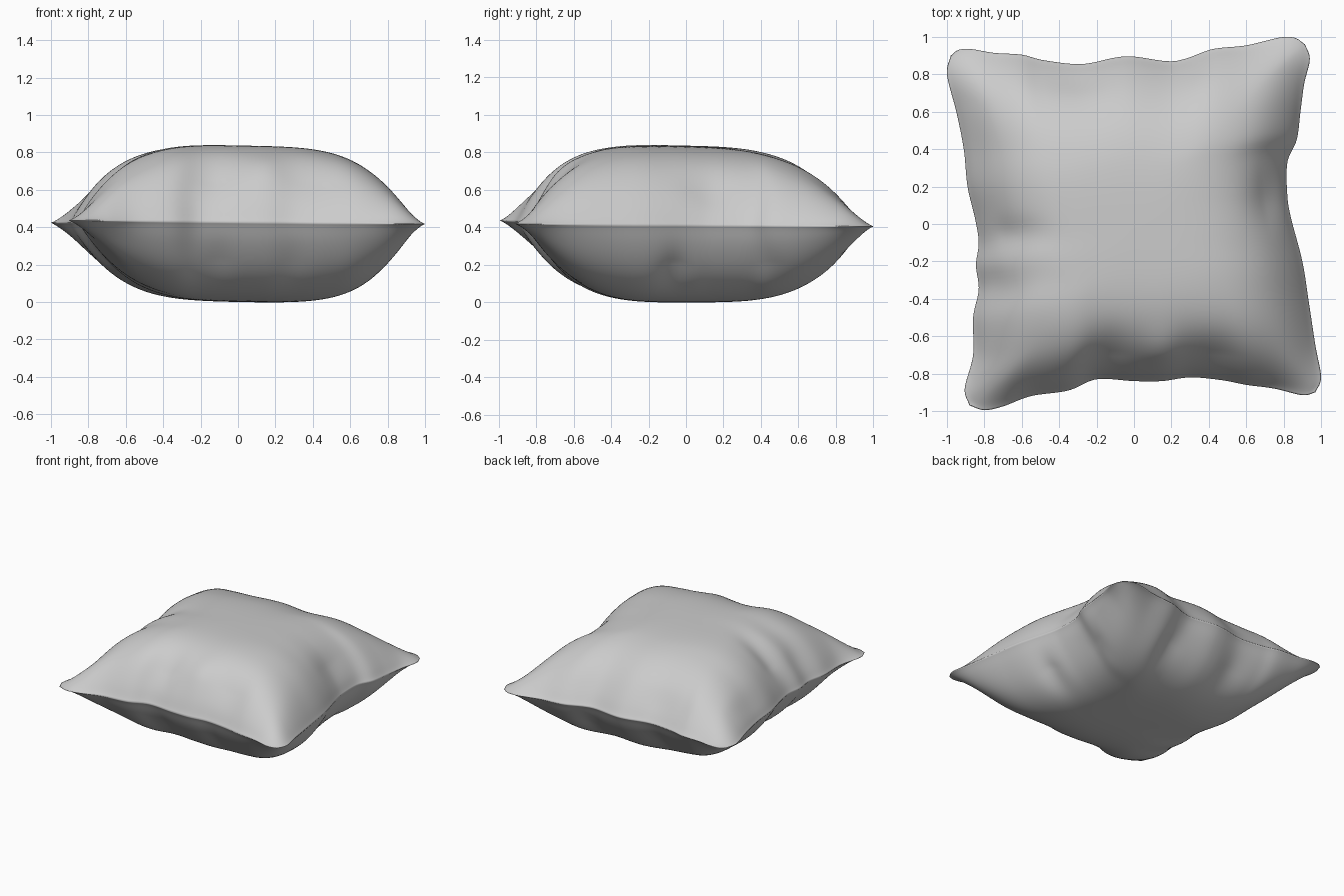
import bpy, bmesh, math
from mathutils import Vector

if "Cube" in bpy.data.objects:
    bpy.data.objects.remove(bpy.data.objects["Cube"])

# Seam outline seen from above: four sides, each running corner to corner
FRONT = [(-.88, -.97), (-.8, -.995), (-.7, -.975), (-.55, -.92), (-.35, -.89), (-.2, -.83), (0, -.84),
         (.15, -.84), (.3, -.82), (.47, -.835), (.6, -.86), (.75, -.88), (.9, -.915), (.97, -.9)]
BACK = [(-.98, .9), (-.94, .93), (-.87, .935), (-.75, .915), (-.6, .905), (-.48, .875), (-.28, .855), (-.1, .89),
        (0, .895), (.18, .87), (.28, .885), (.42, .935), (.6, .955), (.78, .997), (.86, .995), (.915, .96)]
LEFT = [(-.88, -.97), (-.905, -.88), (-.86, -.7), (-.86, -.5), (-.83, -.35), (-.845, -.22),
        (-.83, -.1), (-.85, .03), (-.89, .2), (-.91, .4), (-.95, .6), (-1, .8), (-.98, .9)]
RIGHT = [(.97, -.9), (1, -.82), (.97, -.65), (.935, -.42), (.9, -.2), (.84, .03), (.82, .15),
         (.82, .33), (.87, .45), (.89, .6), (.91, .75), (.94, .88), (.915, .96)]

# Fold dents: x, y, radius x, radius y, depth
TOP_FOLDS = [(-.12, -.74, .1, .15, .03), (.42, -.75, .13, .13, .03), (.15, -.7, .1, .12, -.02),
             (.75, .15, .1, .14, .04), (-.65, -.05, .16, .08, .025), (-.78, -.3, .07, .08, .02),
             (-.32, .8, .14, .08, .025), (-.86, .4, .06, .2, .02)]
BOTTOM_FOLDS = [(-.1, -.75, .08, .13, .02), (.3, -.75, .08, .12, .012), (.74, -.06, .14, .08, .035),
                (.74, .44, .12, .09, .02), (.3, .76, .09, .13, .03), (-.3, .76, .1, .13, .02),
                (-.74, .05, .13, .09, .015)]


def side_curve(pts):
    """Smooth curve through the points, evaluated by length from 0 to 1."""
    p = [Vector(q) for q in pts]
    p = [2 * p[0] - p[1]] + p + [2 * p[-1] - p[-2]]
    dense = []
    for i in range(1, len(p) - 2):
        a, b, c, d = p[i - 1:i + 3]
        for k in range(12):
            t = k / 12
            dense.append(.5 * (2 * b + (c - a) * t + (2 * a - 5 * b + 4 * c - d) * t * t
                               + (3 * b - a - 3 * c + d) * t ** 3))
    dense.append(p[-2])
    lens = [0]
    for a, b in zip(dense, dense[1:]):
        lens.append(lens[-1] + (b - a).length)

    def at(t):
        d = t * lens[-1]
        for i in range(len(lens) - 1):
            if d <= lens[i + 1]:
                return dense[i].lerp(dense[i + 1], (d - lens[i]) / (lens[i + 1] - lens[i]))
        return dense[-1]
    return at


N = 90
params = []
for i in range(N + 1):
    t = 2 * i / N - 1
    params.append(1.35 * t - .35 * t ** 3)
front, back, left, right = [[c((u + 1) / 2) for u in params]
                            for c in map(side_curve, (FRONT, BACK, LEFT, RIGHT))]


def plan(i, j):
    """Blend the four seam sides over the cushion's plan."""
    s, t = (params[i] + 1) / 2, (params[j] + 1) / 2
    return (front[i] * (1 - t) + back[i] * t + left[j] * (1 - s) + right[j] * s
            - front[0] * (1 - s) * (1 - t) - front[N] * s * (1 - t)
            - back[0] * (1 - s) * t - back[N] * s * t)


def puff(u, v, su, sv):
    """Stuffed thickness: slightly domed centre, sloping rim, pinched seam."""
    u += su * (1 - u * u)
    v += sv * (1 - v * v)
    s = max(0, 1 - (1 - abs(u) ** 4) * (1 - abs(v) ** 4)) ** .25
    return (1 - s ** 4.4) * (1 - .1 * s * s) * (1 - .35 * s ** 30)


bm = bmesh.new()
# sign, height, peak shift x/y, tilt x/y, folds
for sign, height, su, sv, tx, ty, folds in ((1, .414, -.02, .06, -.05, -.06, TOP_FOLDS),
                                            (-1, .42, -.05, 0, .04, 0, BOTTOM_FOLDS)):
    grid = []
    for i, u in enumerate(params):
        row = []
        for j, v in enumerate(params):
            p = plan(i, j)
            h = height * puff(u, v, su, sv) * (1 + tx * p.x + ty * p.y)
            rim = min(1, 6 * (1 - max(abs(u), abs(v))))
            for x, y, rx, ry, depth in folds:
                h -= rim * depth * math.exp(-((p.x - x) / rx) ** 2 - ((p.y - y) / ry) ** 2)
            seam = .42 - (.01 * p.x + .008 * p.y) * max(abs(u), abs(v)) ** 4
            row.append(bm.verts.new((p.x, p.y, seam + sign * max(h, 0))))
        grid.append(row)
    for i in range(N):
        for j in range(N):
            q = [grid[i][j], grid[i + 1][j], grid[i + 1][j + 1], grid[i][j + 1]]
            bm.faces.new(q if sign > 0 else q[::-1])
# Sew both halves together along the seam
bmesh.ops.remove_doubles(bm, verts=bm.verts, dist=.00005)
for f in bm.faces:
    f.smooth = True

mesh = bpy.data.meshes.new("cushion")
bm.to_mesh(mesh)
bm.free()
cushion = bpy.data.objects.new("cushion", mesh)
bpy.context.collection.objects.link(cushion)
